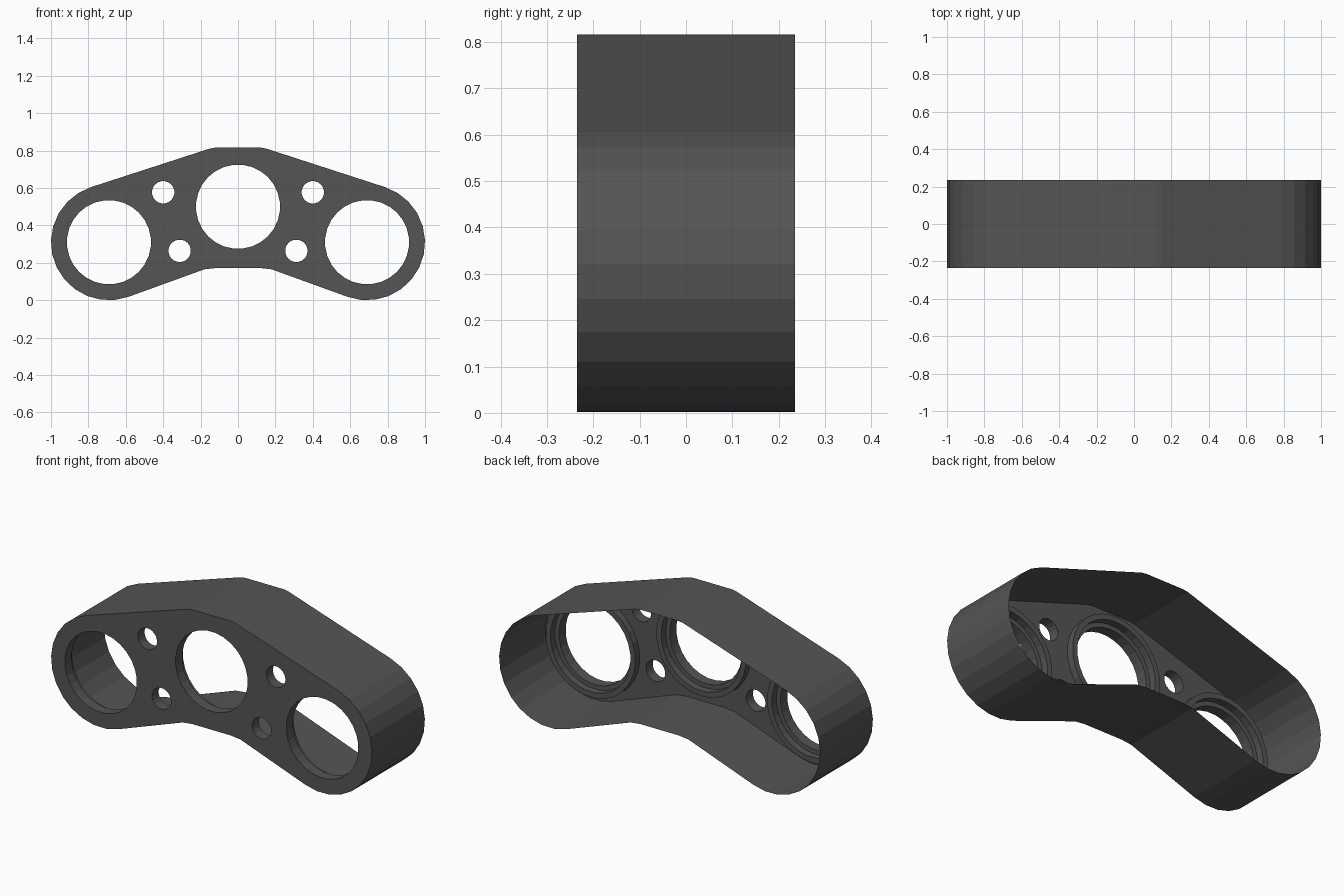
import bpy, bmesh, math

if "Cube" in bpy.data.objects:
    bpy.data.objects.remove(bpy.data.objects["Cube"])

FRONT, BACK = -0.235, 0.235
PLATE = FRONT + 0.06      # inner face of the front plate
BOSS = PLATE + 0.04       # rear rim of the raised hole collars

mat = bpy.data.materials.new("dark_grey")
mat.diffuse_color = (0.09, 0.09, 0.09, 1)
mat.use_nodes = True
mat.node_tree.nodes["Principled BSDF"].inputs["Base Color"].default_value = mat.diffuse_color


def circle(cx, cz, r, n):
    return [(cx + r * math.cos(2 * math.pi * (i + 0.5) / n),
             cz + r * math.sin(2 * math.pi * (i + 0.5) / n)) for i in range(n)]


def build(name, y0, y1, walled, open_loops=(), caps=()):
    """Walls along the 'walled' loops; caps fill all loops at the given y."""
    bm = bmesh.new()
    for loop in walled:
        a = [bm.verts.new((x, y0, z)) for x, z in loop]
        b = [bm.verts.new((x, y1, z)) for x, z in loop]
        for i in range(len(loop)):
            j = (i + 1) % len(loop)
            bm.faces.new((a[i], a[j], b[j], b[i]))
    for y in caps:
        edges = []
        for loop in list(walled) + list(open_loops):
            v = [bm.verts.new((x, y, z)) for x, z in loop]
            edges += [bm.edges.new((v[i], v[(i + 1) % len(v)])) for i in range(len(v))]
        bmesh.ops.triangle_fill(bm, edges=edges, use_beauty=True, normal=(0, -1 if y == y0 else 1, 0))
    bmesh.ops.remove_doubles(bm, verts=bm.verts, dist=1e-5)
    bmesh.ops.recalc_face_normals(bm, faces=bm.faces)
    me = bpy.data.meshes.new(name)
    bm.to_mesh(me)
    bm.free()
    me.materials.append(mat)
    ob = bpy.data.objects.new(name, me)
    bpy.context.collection.objects.link(ob)
    return ob


# Outline: left half from bottom centre round the end to the top, then mirrored
left = [(-0.12, 0.172), (-0.18, 0.165)]
for k in range(14):
    t = math.radians(-20 + 14 * k)
    left.append((-0.69 - 0.31 * math.sin(t), 0.31 - 0.31 * math.cos(t)))
left += [(-0.15, 0.811), (-0.12, 0.816)]
outline = left + [(-x, z) for x, z in reversed(left)]

# Holes
big = [(-0.69, 0.31), (0, 0.5), (0.69, 0.31)]
small = [(s * x, z) for s in (-1, 1) for x, z in ((0.4, 0.577), (0.312, 0.264))]
holes = [circle(x, z, 0.225, 28) for x, z in big] + [circle(x, z, 0.06, 20) for x, z in small]

# Front plate with holes, and the thin skirt open at the back
build("front_plate", FRONT, PLATE, holes, [outline], (FRONT, PLATE))
build("outer_skirt", FRONT, BACK, [outline])

# Raised collars behind the three large holes
for (x, z), side in zip(big, ("left", "centre", "right")):
    build("hole_collar_" + side, PLATE, BOSS,
          [circle(x, z, 0.28, 28), circle(x, z, 0.25, 28)], (), (BOSS,))
